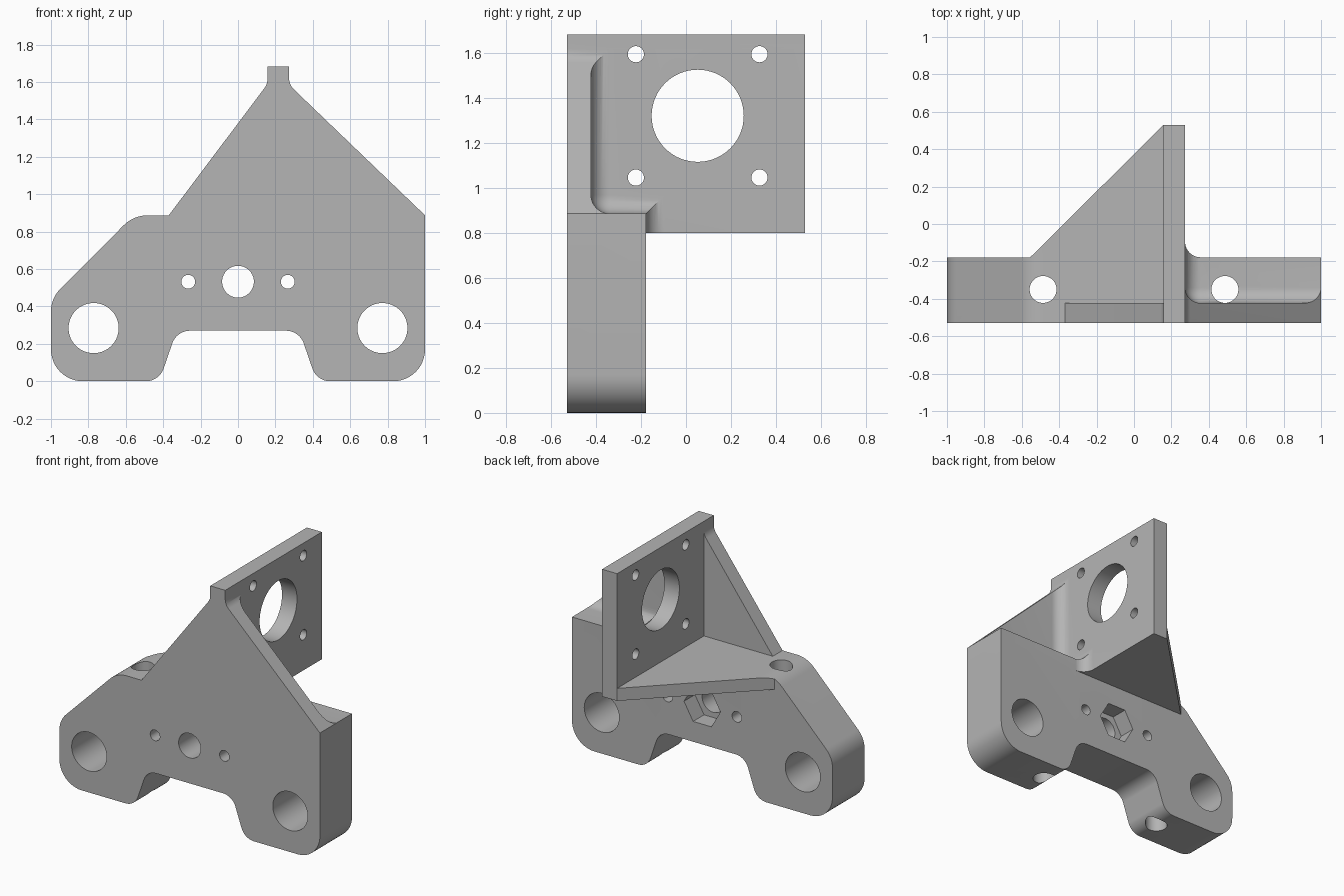
import bpy, bmesh, math
from mathutils import Vector, Matrix

if "Cube" in bpy.data.objects:
    bpy.data.objects.remove(bpy.data.objects["Cube"])

grey = bpy.data.materials.new("plain grey")
grey.diffuse_color = (0.46, 0.46, 0.46, 1)
grey.use_nodes = True
grey.node_tree.nodes["Principled BSDF"].inputs["Base Color"].default_value = grey.diffuse_color


def new_object(name, bm):
    bmesh.ops.recalc_face_normals(bm, faces=bm.faces)
    mesh = bpy.data.meshes.new(name)
    bm.to_mesh(mesh)
    bm.free()
    ob = bpy.data.objects.new(name, mesh)
    bpy.context.collection.objects.link(ob)
    mesh.materials.append(grey)
    return ob


def rounded(points, steps=12):
    """Replace each (x, y, radius) corner by a tangent arc."""
    out, n = [], len(points)
    for i, (x, y, r) in enumerate(points):
        p = Vector((x, y))
        if r == 0:
            out.append(p)
            continue
        a = (Vector(points[i - 1][:2]) - p).normalized()
        b = (Vector(points[(i + 1) % n][:2]) - p).normalized()
        half = a.angle(b) / 2
        centre = p + (a + b).normalized() * r / math.sin(half)
        start = p + a * r / math.tan(half) - centre
        end = p + b * r / math.tan(half) - centre
        sweep = math.pi - 2 * half
        if start.x * end.y - start.y * end.x < 0:
            sweep = -sweep
        for k in range(steps + 1):
            t = sweep * k / steps
            c, s = math.cos(t), math.sin(t)
            out.append(centre + Vector((start.x * c - start.y * s, start.x * s + start.y * c)))
    return out


def prism(name, points, axis, lo, hi):
    """Extrude a 2D outline along y (outline in xz) or z (outline in xy)."""
    bm = bmesh.new()

    def at(p, d):
        return (p[0], d, p[1]) if axis == 'Y' else (p[0], p[1], d)
    low = [bm.verts.new(at(p, lo)) for p in points]
    high = [bm.verts.new(at(p, hi)) for p in points]
    bm.faces.new(low)
    bm.faces.new(high)
    n = len(points)
    for i in range(n):
        j = (i + 1) % n
        bm.faces.new((low[i], low[j], high[j], high[i]))
    return new_object(name, bm)


def box(lo, hi, radius=0, round_edge=None):
    bm = bmesh.new()
    bmesh.ops.create_cube(bm, size=1)
    for v in bm.verts:
        v.co = [(lo[i] + hi[i]) / 2 + v.co[i] * (hi[i] - lo[i]) for i in range(3)]
    if radius:
        edges = [e for e in bm.edges if round_edge(e)]
        bmesh.ops.bevel(bm, geom=edges, offset=radius, segments=10, profile=0.5, affect='EDGES')
    return new_object("cutter", bm)


def rod(centre, axis, radius, length, sides=64):
    bm = bmesh.new()
    turn = {'X': Matrix.Rotation(math.pi / 2, 4, 'Y'),
            'Y': Matrix.Rotation(math.pi / 2, 4, 'X'), 'Z': Matrix()}[axis]
    bmesh.ops.create_cone(bm, cap_ends=True, segments=sides, radius1=radius, radius2=radius,
                          depth=length, matrix=Matrix.Translation(centre) @ turn)
    if sides == 6:  # hexagon points lie along x
        pts = [v.co.x - centre[0] for v in bm.verts]
        if max(pts) < radius * 0.95:
            bmesh.ops.rotate(bm, verts=bm.verts, cent=centre,
                             matrix=Matrix.Rotation(math.pi / 6, 3, axis))
    return new_object("cutter", bm)


def cut(target, cutter):
    mod = target.modifiers.new("cut", 'BOOLEAN')
    mod.operation = 'DIFFERENCE'
    mod.solver = 'EXACT'
    mod.object = cutter
    bpy.context.view_layer.objects.active = target
    bpy.ops.object.modifier_apply(modifier=mod.name)
    bpy.data.objects.remove(cutter)


# Main dimensions
FRONT, WALL, BACK, FAR = -0.53, -0.423, -0.178, 0.53
SHELF_LOW, SHELF, TOP = 0.80, 0.887, 1.683
PLATE_L, PLATE_R, FILLET = 0.158, 0.273, 0.083

# Whole front outline, extruded through the full depth
outline = rounded([
    (-1, 0, 0.17), (-0.421, 0, 0.1), (-0.328, 0.27, 0.1),
    (0.328, 0.27, 0.1), (0.421, 0, 0.1), (1, 0, 0.17),
    (1, SHELF, 0), (PLATE_R, 1.585, 0.085), (PLATE_R, TOP, 0),
    (PLATE_L, TOP, 0), (PLATE_L, 1.589, 0.085), (-0.37, SHELF, 0),
    (-0.558, SHELF, 0.18), (-1, 0.443, 0.17)])
bracket = prism("motor_bracket", outline, 'Y', FRONT, FAR)

# Clear the space under the shelf and plate, behind the block
cut(bracket, box((-2, BACK, -1), (2, 2, SHELF_LOW)))

# Clear above the shelf on the left of the plate
cut(bracket, box((-2, WALL, SHELF), (PLATE_L, 2, 3)))

# Slanted free edge of the triangular shelf
slant = [(-0.555, BACK), (PLATE_L, FAR), (PLATE_L, 2), (-2, 2), (-2, BACK)]
cut(bracket, prism("cutter", slant, 'Z', 0.5, 2))


# Filleted pockets on the right of the plate
def at_corner(e):
    return any((v.co - Vector((PLATE_R, WALL, SHELF))).length < 1e-4 for v in e.verts)


def at_upright(e):
    return all((v.co.xy - Vector((PLATE_R, BACK))).length < 1e-4 for v in e.verts)


cut(bracket, box((PLATE_R, WALL, SHELF), (2, 2, 3), FILLET, at_corner))
cut(bracket, box((PLATE_R, BACK, -1), (2, 2, 3), FILLET, at_upright))

# Block holes, mirrored left and right
for side in (-1, 1):
    cut(bracket, rod((side * 0.772, -0.35, 0.284), 'Y', 0.134, 1))
    cut(bracket, rod((side * 0.266, -0.35, 0.532), 'Y', 0.037, 1, 32))
    cut(bracket, rod((side * 0.486, -0.35, 0.4), 'Z', 0.072, 1.6, 48))

# Centre hole with a hexagonal nut pocket at the back
cut(bracket, rod((0, -0.35, 0.532), 'Y', 0.085, 1))
cut(bracket, rod((0, BACK, 0.532), 'Y', 0.14, 0.24, 6))

# Plate bore and its four screw holes
cut(bracket, rod((0.22, 0.052, 1.322), 'X', 0.205, 0.4))
for y in (-0.223, 0.327):
    for z in (1.047, 1.596):
        cut(bracket, rod((0.22, y, z), 'X', 0.036, 0.4, 32))

bpy.ops.object.select_all(action='DESELECT')
bracket.select_set(True)
bpy.context.view_layer.objects.active = bracket
bpy.ops.object.shade_smooth_by_angle(angle=math.radians(30))
